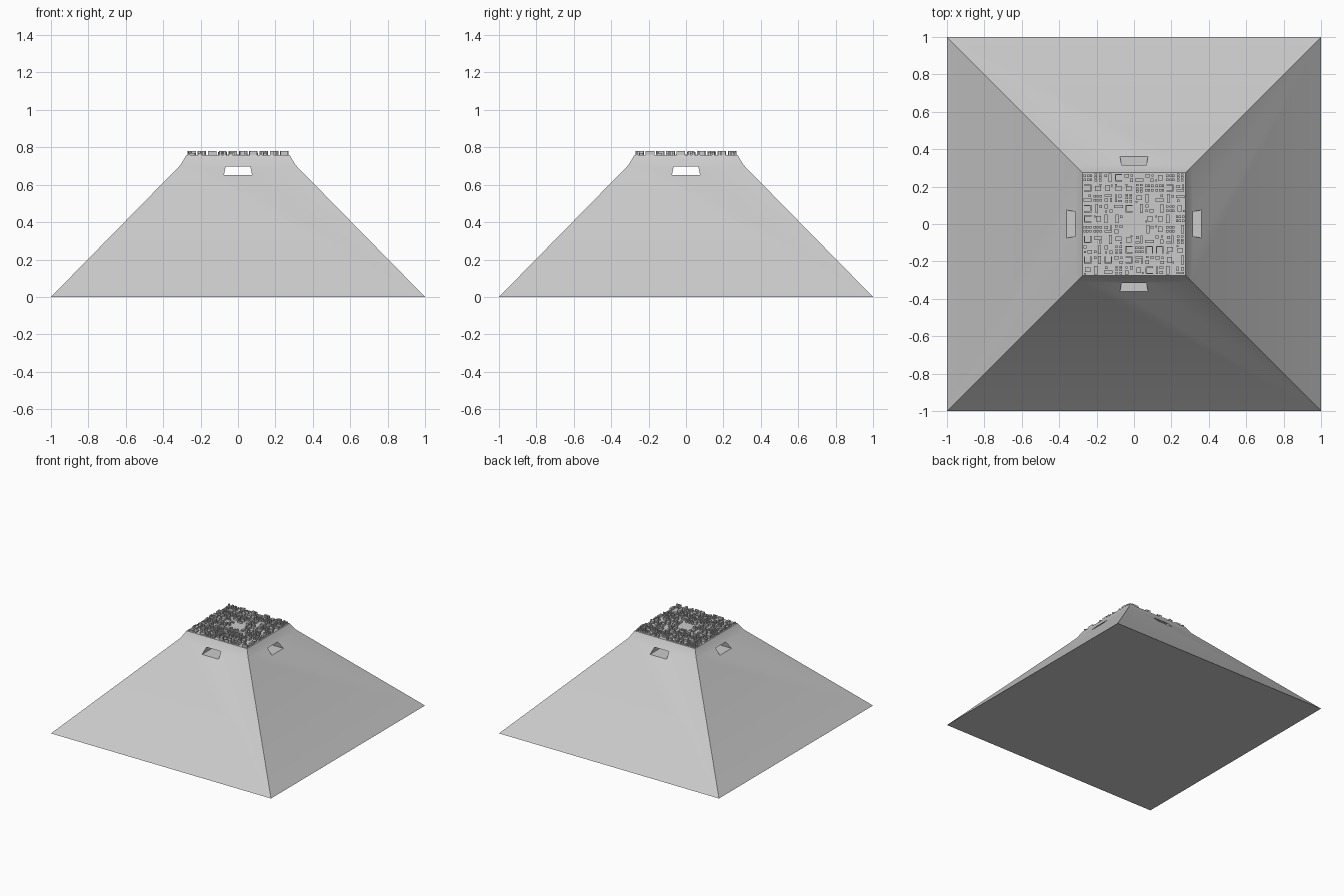
import bpy, bmesh, random

if "Cube" in bpy.data.objects:
    bpy.data.objects.remove(bpy.data.objects["Cube"])

random.seed(7)


def make_object(name, bm):
    bmesh.ops.recalc_face_normals(bm, faces=bm.faces)
    mesh = bpy.data.meshes.new(name)
    bm.to_mesh(mesh)
    bm.free()
    obj = bpy.data.objects.new(name, mesh)
    bpy.context.collection.objects.link(obj)
    return obj


def loft(bm, rings):
    """Join equal vertex rings into a closed solid."""
    loops = [[bm.verts.new(p) for p in ring] for ring in rings]
    n = len(loops[0])
    for a, b in zip(loops, loops[1:]):
        for i in range(n):
            j = (i + 1) % n
            bm.faces.new((a[i], a[j], b[j], b[i]))
    bm.faces.new(loops[0])
    bm.faces.new(loops[-1])


def box(bm, x, y, z, sx, sy, sz):
    rings = [[(x + i * sx / 2, y + j * sy / 2, h)
              for i, j in ((-1, -1), (1, -1), (1, 1), (-1, 1))]
             for h in (z, z + sz)]
    loft(bm, rings)


# Truncated pyramid with a steeper upper band
TOP, HALF = 0.76, 0.275
profile = [(1.0, 0.0), (0.308, 0.705), (HALF, TOP)]
bm = bmesh.new()
loft(bm, [[(-r, -r, z), (r, -r, z), (r, r, z), (-r, r, z)] for r, z in profile])
body = make_object("pyramid_body", bm)

# Two crossing trapezoid tunnels open in the four faces
section = [(-0.075, 0.652), (0.075, 0.652), (0.066, 0.697), (-0.066, 0.697)]
for name, swap in (("tunnel_cutter_y", False), ("tunnel_cutter_x", True)):
    bm = bmesh.new()
    loft(bm, [[(d, a, z) if swap else (a, d, z) for a, z in section] for d in (-0.6, 0.6)])
    cutter = make_object(name, bm)
    cutter.hide_render = True
    mod = body.modifiers.new(name, 'BOOLEAN')
    mod.operation = 'DIFFERENCE'
    mod.solver = 'EXACT'
    mod.object = cutter
    bpy.context.view_layer.objects.active = body
    bpy.ops.object.modifier_apply(modifier=name)
    bpy.data.objects.remove(cutter)

bpy.ops.object.select_all(action='DESELECT')
body.select_set(True)
bpy.context.view_layer.objects.active = body
bpy.ops.object.shade_smooth_by_angle(angle=0.52)

# Central roof plate
bm = bmesh.new()
box(bm, 0, 0, TOP - 0.002, 0.112, 0.112, 0.004)
make_object("roof_plate", bm)

# Rooftop blocks: small patterns (u, v, width, depth) in cell units
patterns = [
    [(0, 0.15, 0.8, 0.28), (-0.2, -0.25, 0.25, 0.25)],
    [(-0.25, -0.25, 0.3, 0.3), (0.2, 0.2, 0.35, 0.4), (0.22, -0.28, 0.22, 0.2)],
    [(-0.25, 0, 0.2, 0.75), (0.15, 0.28, 0.4, 0.2), (0.15, -0.2, 0.3, 0.3)],
    [(u, v, 0.22, 0.24) for u in (-0.28, 0.05, 0.32) for v in (-0.2, 0.2)],
    [(-0.3, 0, 0.12, 0.7), (0.3, 0, 0.12, 0.7), (0, 0.3, 0.5, 0.12)],
    [(0.05, 0, 0.45, 0.55), (-0.33, 0.25, 0.15, 0.2)],
    [(0, -0.22, 0.85, 0.3)],
]
CELLS = 10
pitch = 2 * HALF / CELLS
bm = bmesh.new()
for i in range(CELLS):
    for j in range(CELLS):
        if i in (4, 5) and j in (4, 5):
            continue
        cx = -HALF + (i + 0.5) * pitch
        cy = -HALF + (j + 0.5) * pitch
        flip, mx, my = (random.choice((-1, 1)) for _ in range(3))
        for u, v, w, d in random.choice(patterns):
            if flip > 0:
                u, v, w, d = v, u, d, w
            height = random.choice((0.01, 0.015, 0.02, 0.02))
            box(bm, cx + mx * u * pitch, cy + my * v * pitch, TOP - 0.001,
                w * pitch, d * pitch, height + 0.001)
make_object("roof_blocks", bm)
